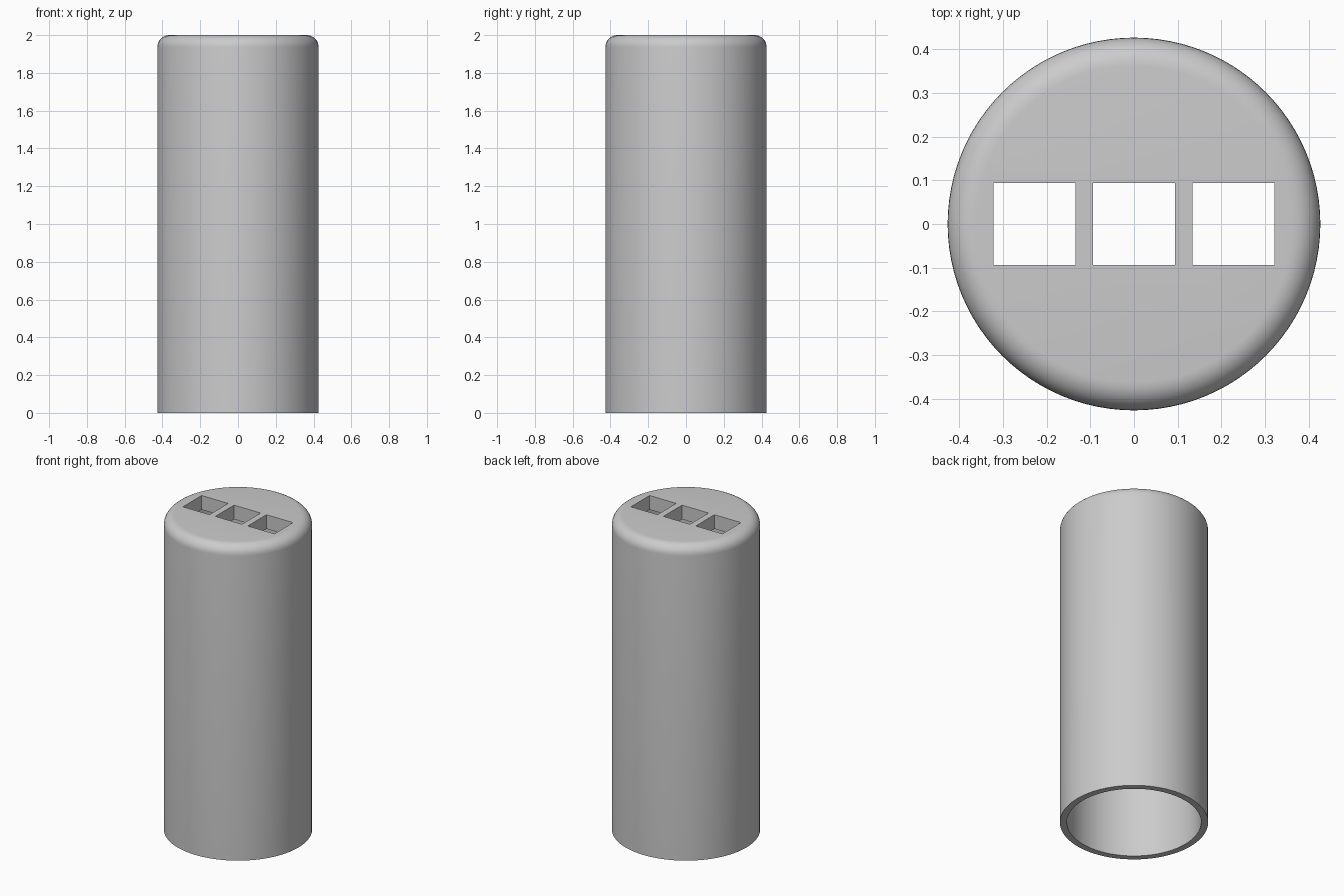
import bpy, bmesh, math
from mathutils import Matrix

cube = bpy.data.objects.get("Cube")
if cube:
    bpy.data.objects.remove(cube, do_unlink=True)

HEIGHT, RADIUS, BORE = 2.0, 0.427, 0.387
FILLET, CAP, HOLE, PITCH = 0.064, 0.09, 0.187, 0.228
SEGMENTS = 96

grey = bpy.data.materials.new("plain grey")
grey.use_nodes = True
colour = (0.6, 0.6, 0.6, 1)
grey.diffuse_color = colour
grey.node_tree.nodes["Principled BSDF"].inputs["Base Color"].default_value = colour


def add_object(name, bm):
    bmesh.ops.recalc_face_normals(bm, faces=bm.faces)
    mesh = bpy.data.meshes.new(name)
    bm.to_mesh(mesh)
    bm.free()
    mesh.materials.append(grey)
    obj = bpy.data.objects.new(name, mesh)
    bpy.context.collection.objects.link(obj)
    return obj


# Tube profile: inside of the cap, bore, open rim, outer wall, rounded shoulder
profile = [(BORE, HEIGHT - CAP), (BORE, 0), (RADIUS, 0)]
for i in range(9):
    a = math.pi / 2 * i / 8
    profile.append((RADIUS - FILLET + FILLET * math.cos(a),
                    HEIGHT - FILLET + FILLET * math.sin(a)))

bm = bmesh.new()
rings = [[bm.verts.new((r * math.cos(t), r * math.sin(t), z))
          for t in (math.tau * k / SEGMENTS for k in range(SEGMENTS))]
         for r, z in profile]
for low, high in zip(rings, rings[1:]):
    for k in range(SEGMENTS):
        n = (k + 1) % SEGMENTS
        bm.faces.new((low[k], low[n], high[n], high[k]))
bm.faces.new(rings[0])
bm.faces.new(rings[-1])
tube = add_object("capped_tube", bm)

# Row of three square holes through the cap
bm = bmesh.new()
for i in (-1, 0, 1):
    place = Matrix.Translation((i * PITCH, 0, HEIGHT - CAP / 2))
    bmesh.ops.create_cube(bm, size=1, matrix=place @ Matrix.Diagonal((HOLE, HOLE, CAP * 2, 1)))
cutter = add_object("hole_cutter", bm)

cut = tube.modifiers.new("square holes", 'BOOLEAN')
cut.operation = 'DIFFERENCE'
cut.solver = 'EXACT'
cut.object = cutter

bpy.ops.object.select_all(action='DESELECT')
tube.select_set(True)
bpy.context.view_layer.objects.active = tube
bpy.ops.object.modifier_apply(modifier=cut.name)
bpy.data.objects.remove(cutter, do_unlink=True)
bpy.ops.object.shade_smooth_by_angle(angle=math.radians(30))
